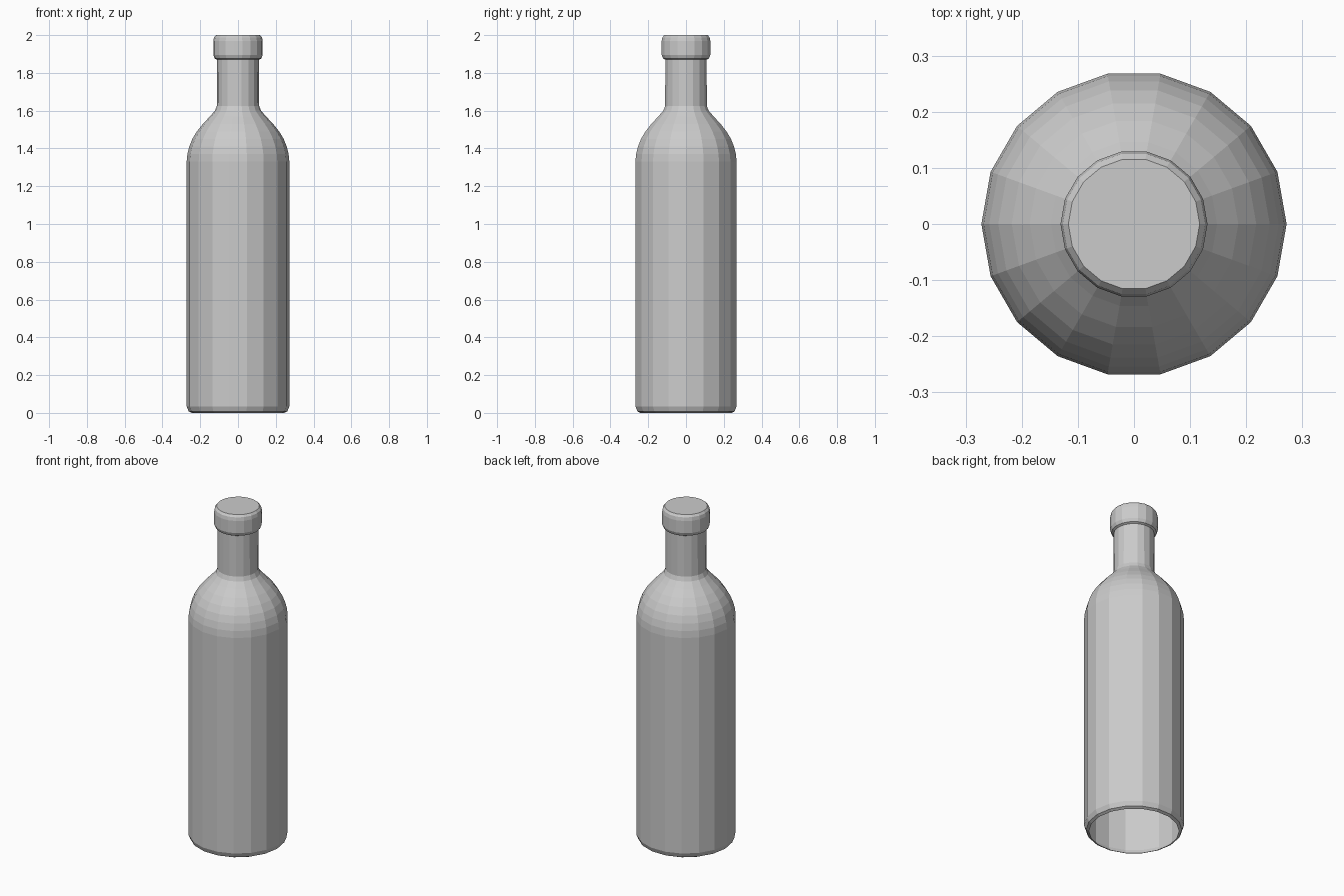
import bpy, bmesh
from math import cos, sin, tau

if "Cube" in bpy.data.objects:
    bpy.data.objects.remove(bpy.data.objects["Cube"])

SIDES = 18

# Silhouette of the bottle as (radius, height), bottom to top
profile = [
    (0.245, 0.0), (0.261, 0.008), (0.272, 0.035),               # open, rounded base
    (0.272, 1.33), (0.268, 1.37), (0.258, 1.41), (0.242, 1.45),  # body and shoulder
    (0.218, 1.49), (0.186, 1.53), (0.148, 1.57), (0.122, 1.60),
    (0.112, 1.625), (0.111, 1.87),                              # neck
    (0.123, 1.876), (0.131, 1.895), (0.131, 1.968),             # lip
    (0.127, 1.988), (0.117, 2.0),
]

bm = bmesh.new()
rings = [[bm.verts.new((r * cos(tau * i / SIDES), r * sin(tau * i / SIDES), z))
          for i in range(SIDES)] for r, z in profile]

# Walls between neighbouring rings
for low, high in zip(rings, rings[1:]):
    for i in range(SIDES):
        j = (i + 1) % SIDES
        bm.faces.new((low[i], low[j], high[j], high[i]))

# Flat closed top; the bottom stays open
bm.faces.new(rings[-1])

mesh = bpy.data.meshes.new("bottle")
bm.to_mesh(mesh)
bm.free()
bpy.context.collection.objects.link(bpy.data.objects.new("bottle", mesh))
